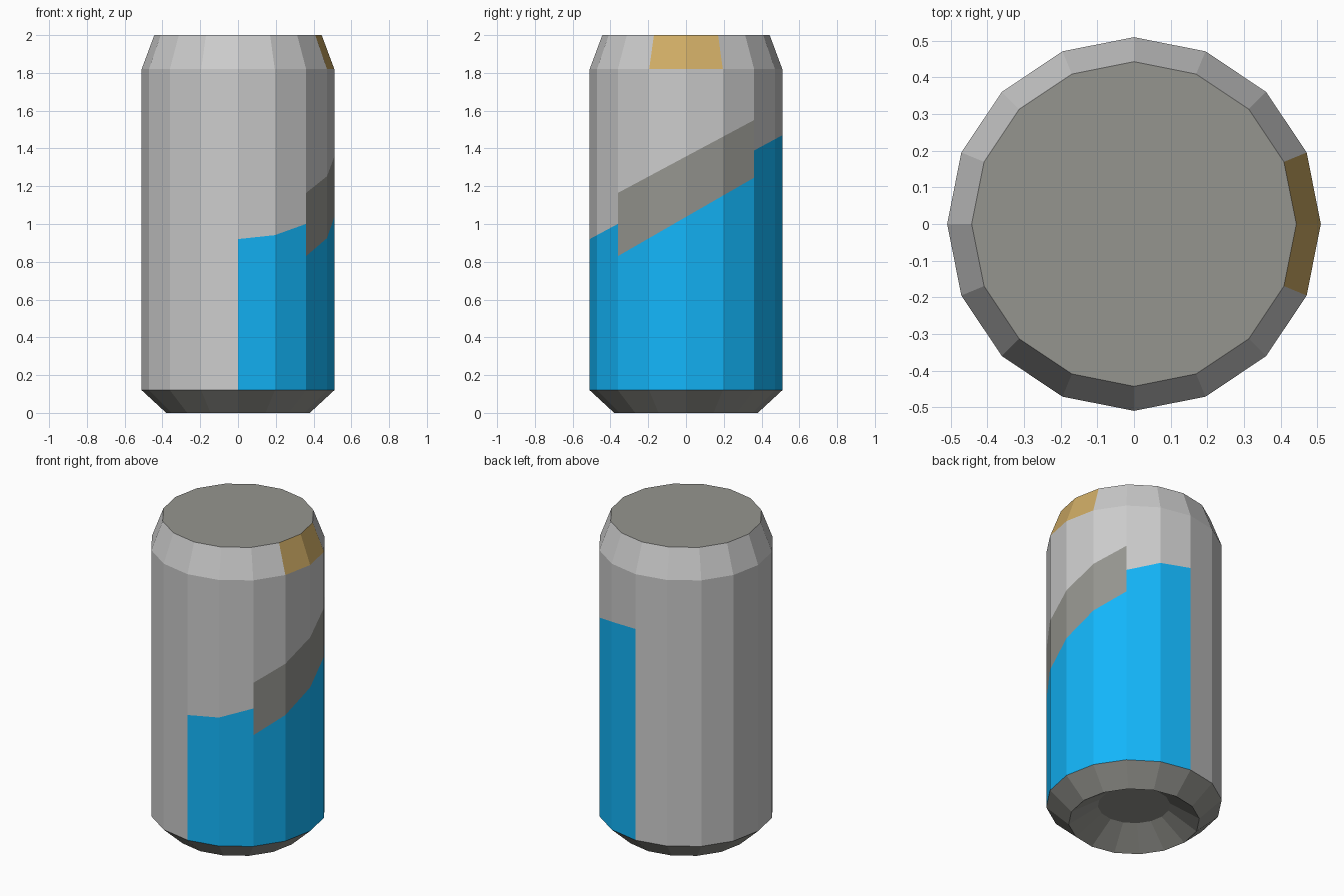
import bpy, bmesh, math

if "Cube" in bpy.data.objects:
    bpy.data.objects.remove(bpy.data.objects["Cube"])

SIDES = 16
R = 0.51            # body radius
Z0, Z1, Z2 = 0.12, 1.82, 2.0


def mat(name, rgb):
    m = bpy.data.materials.new(name)
    m.diffuse_color = (*rgb, 1)
    m.use_nodes = True
    m.node_tree.nodes["Principled BSDF"].inputs["Base Color"].default_value = m.diffuse_color
    return m


def ring_point(i, r, z):
    a = 2 * math.pi * i / SIDES
    y = r * math.sin(a)
    return (r * math.cos(a), y, z(y) if callable(z) else z)


def part(name, strips, material=None, caps=()):
    """Strips of flat facets: (first, last, r_low, z_low, r_high, z_high)."""
    bm = bmesh.new()
    for first, last, ra, za, rb, zb in strips:
        for i in range(first, last):
            quad = [ring_point(i, ra, za), ring_point(i + 1, ra, za),
                    ring_point(i + 1, rb, zb), ring_point(i, rb, zb)]
            bm.faces.new([bm.verts.new(p) for p in quad])
    for r, z, up in caps:
        f = bm.faces.new([bm.verts.new(ring_point(i, r, z)) for i in range(SIDES)])
        if not up:
            f.normal_flip()
    bmesh.ops.remove_doubles(bm, verts=bm.verts, dist=1e-4)
    me = bpy.data.meshes.new(name)
    bm.to_mesh(me)
    bm.free()
    ob = bpy.data.objects.new(name, me)
    bpy.context.collection.objects.link(ob)
    if material:
        me.materials.append(material)
    return ob


# Slanted edges of the label and stripe, as heights along y
def label_top(y): return 1.195 + 0.539 * y
def stripe_low(y): return 1.0375 + 0.576 * y
def stripe_high(y): return 1.3575 + 0.535 * y


blue = mat("label_blue", (0.0065, 0.467, 0.955))
dark = mat("dark_grey", (0.30, 0.30, 0.275))
gold = mat("tab_gold", (0.62, 0.41, 0.13))

# Grey can wall and sloping shoulder
R_TOP = 0.443
part("can_body", [
    (4, 12, R, Z0, R, Z1),
    (-4, -2, R, label_top, R, Z1),
    (-2, 2, R, stripe_high, R, Z1),
    (2, 4, R, label_top, R, Z1),
    (1, 15, R, Z1, R_TOP, Z2),
])

# Blue label on the right half
part("label", [
    (-4, -2, R, Z0, R, label_top),
    (-2, 2, R, Z0, R, stripe_low),
    (2, 4, R, Z0, R, label_top),
], blue)

# Dark slanted stripe, gold shoulder mark
part("stripe", [(-2, 2, R, stripe_low, R, stripe_high)], dark)
part("shoulder_mark", [(-1, 1, R, Z1, R_TOP, Z2)], gold)

# Flat lid, and chamfered base with hollow underside
part("lid", [], dark, caps=[(R_TOP, Z2, True)])
part("base", [
    (0, 16, 0.38, 0, R, Z0),
    (0, 16, 0.21, 0.11, 0.38, 0),
], dark, caps=[(0.21, 0.11, False)])
